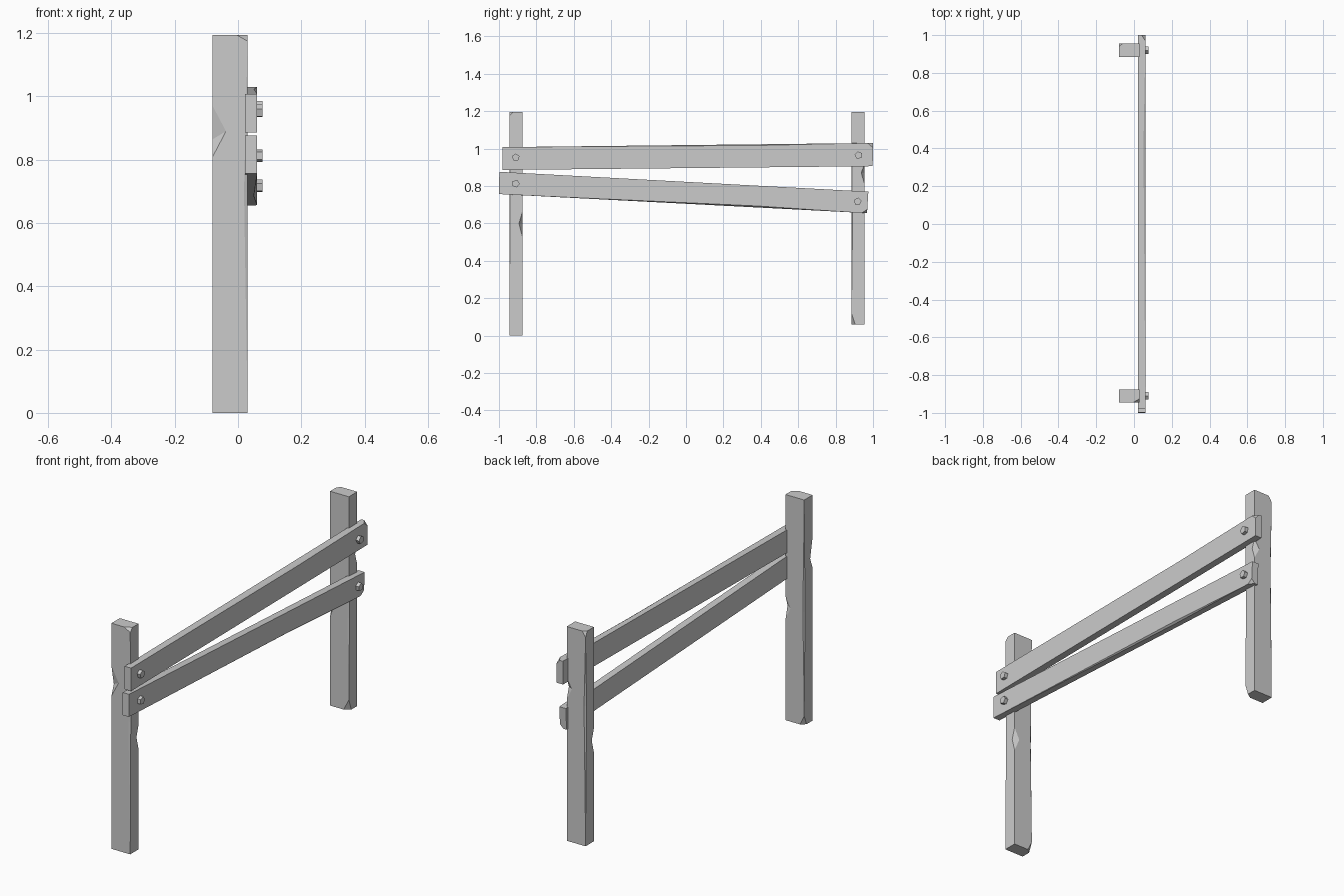
import bpy, bmesh, math
from mathutils import Vector

cube = bpy.data.objects.get("Cube")
if cube:
    bpy.data.objects.remove(cube, do_unlink=True)

# One flat grey for everything
grey = bpy.data.materials.new("weathered grey")
grey.use_nodes = True
grey.diffuse_color = (0.6, 0.6, 0.6, 1)
grey.node_tree.nodes["Principled BSDF"].inputs["Base Color"].default_value = (0.6, 0.6, 0.6, 1)


def hull(name, points):
    """Convex solid around a few points."""
    bm = bmesh.new()
    for p in points:
        bm.verts.new(p)
    bmesh.ops.convex_hull(bm, input=bm.verts)
    bmesh.ops.dissolve_limit(bm, angle_limit=0.001, verts=bm.verts, edges=bm.edges)
    bmesh.ops.recalc_face_normals(bm, faces=bm.faces)
    mesh = bpy.data.meshes.new(name)
    bm.to_mesh(mesh)
    bm.free()
    obj = bpy.data.objects.new(name, mesh)
    bpy.context.collection.objects.link(obj)
    mesh.materials.append(grey)
    return obj


def cut(obj, points, pivot):
    """Remove a small wedge, enlarged about its inner pivot to clear the surface."""
    cutter = hull("chip_cutter", [pivot + (p - pivot) * 2 for p in points])
    cutter.hide_render = True
    mod = obj.modifiers.new("chip", 'BOOLEAN')
    mod.operation = 'DIFFERENCE'
    mod.solver = 'EXACT'
    mod.object = cutter
    bpy.context.view_layer.objects.active = obj
    bpy.ops.object.modifier_apply(modifier=mod.name)
    bpy.data.objects.remove(cutter, do_unlink=True)


def notch(obj, start, end, a, b):
    """V-shaped notch on the edge start-end, reaching a and b on the two faces."""
    start, end, a, b = map(Vector, (start, end, a, b))
    cut(obj, [start, end, a, b], (a + b) / 2)


def corner_chip(obj, corner, dx, dy, dz):
    """Slice off a corner by the given lengths along each axis."""
    c = Vector(corner)
    ends = [c + Vector(v) for v in ((dx, 0, 0), (0, dy, 0), (0, 0, dz))]
    cut(obj, [c] + ends, sum(ends, Vector()) / 3)


def edge_notch(obj, x, y, low, mid, high, dx, dy, skew=0):
    """Notch on an upright edge of a post."""
    notch(obj, (x, y, low), (x, y, high), (x + dx, y, mid), (x, y + dy, mid + skew))


# Posts
XB, XF, TOP = -0.08, 0.03, 1.195


def post(name, y0, y1, z0):
    return hull(name, [(x, y, z) for x in (XB, XF) for y in (y0, y1) for z in (z0, TOP)])


F0, F1, B0, B1, BZ = -0.945, -0.875, 0.885, 0.955, 0.06
front_post = post("front_post", F0, F1, 0)
edge_notch(front_post, XB, F0, 0.81, 0.89, 0.97, 0.042, 0.02, -0.025)
edge_notch(front_post, XF, F1, 0.53, 0.60, 0.66, -0.03, -0.018)
edge_notch(front_post, XF, F0, 0.02, 0.70, 1.16, -0.011, 0.005)
edge_notch(front_post, XB, F1, 0.10, 0.60, 1.15, 0.008, -0.008)
corner_chip(front_post, (XF, F0, TOP), -0.035, 0.02, -0.02)
corner_chip(front_post, (XB, F1, 0), 0.025, -0.02, 0.05)

back_post = post("back_post", B0, B1, BZ)
edge_notch(back_post, XF, B1, 0.81, 0.87, 0.92, -0.03, -0.018)
edge_notch(back_post, XB, B0, 0.53, 0.60, 0.66, 0.025, 0.018)
edge_notch(back_post, XB, B1, 0.10, 0.80, 1.15, 0.009, -0.009)
edge_notch(back_post, XF, B0, 0.15, 0.55, 1.10, -0.009, 0.005)
corner_chip(back_post, (XF, B0, BZ), -0.03, 0.02, 0.06)
corner_chip(back_post, (XB, B1, TOP), 0.02, -0.015, -0.03)

# Rails: the outline in y and z, given thickness in x
R0, R1 = 0.022, 0.06


def rail(name, outline):
    return hull(name, [(x, y, z) for x in (R0, R1) for y, z in outline])


def long_chamfer(obj, p, q, t, dz):
    """Shallow worn hollow along an outer rail edge, deepest at t."""
    p, q = Vector((R1, *p)), Vector((R1, *q))
    m = p.lerp(q, t)
    notch(obj, p.lerp(q, 0.03), p.lerp(q, 0.97), m + Vector((0, 0, dz)), m - Vector((0.01, 0, 0)))


upper = [(-0.98, 0.886), (-0.98, 1.008), (1.0, 1.03), (0.998, 0.906)]
lower = [(-1.0, 0.757), (-0.998, 0.876), (0.975, 0.770), (0.968, 0.655)]
upper_rail = rail("upper_rail", upper)
long_chamfer(upper_rail, upper[1], upper[2], 0.7, -0.006)
corner_chip(upper_rail, (R1, *upper[2]), -0.02, -0.03, -0.025)
lower_rail = rail("lower_rail", lower)
long_chamfer(lower_rail, lower[0], lower[3], 0.7, 0.008)
corner_chip(lower_rail, (R1, *lower[3]), -0.02, -0.03, 0.02)

# Bolt heads
bolts = {"upper_front_bolt": (-0.91, 0.953, 0.3), "upper_back_bolt": (0.922, 0.965, 0.5),
         "lower_front_bolt": (-0.91, 0.813, 0.0), "lower_back_bolt": (0.918, 0.717, 0.2)}
for name, (y, z, turn) in bolts.items():
    ring = [(turn + math.tau * i / 5) for i in range(5)]
    hull(name, [(x, y + 0.021 * math.cos(a), z + 0.021 * math.sin(a))
                for x in (0.05, 0.078) for a in ring])
